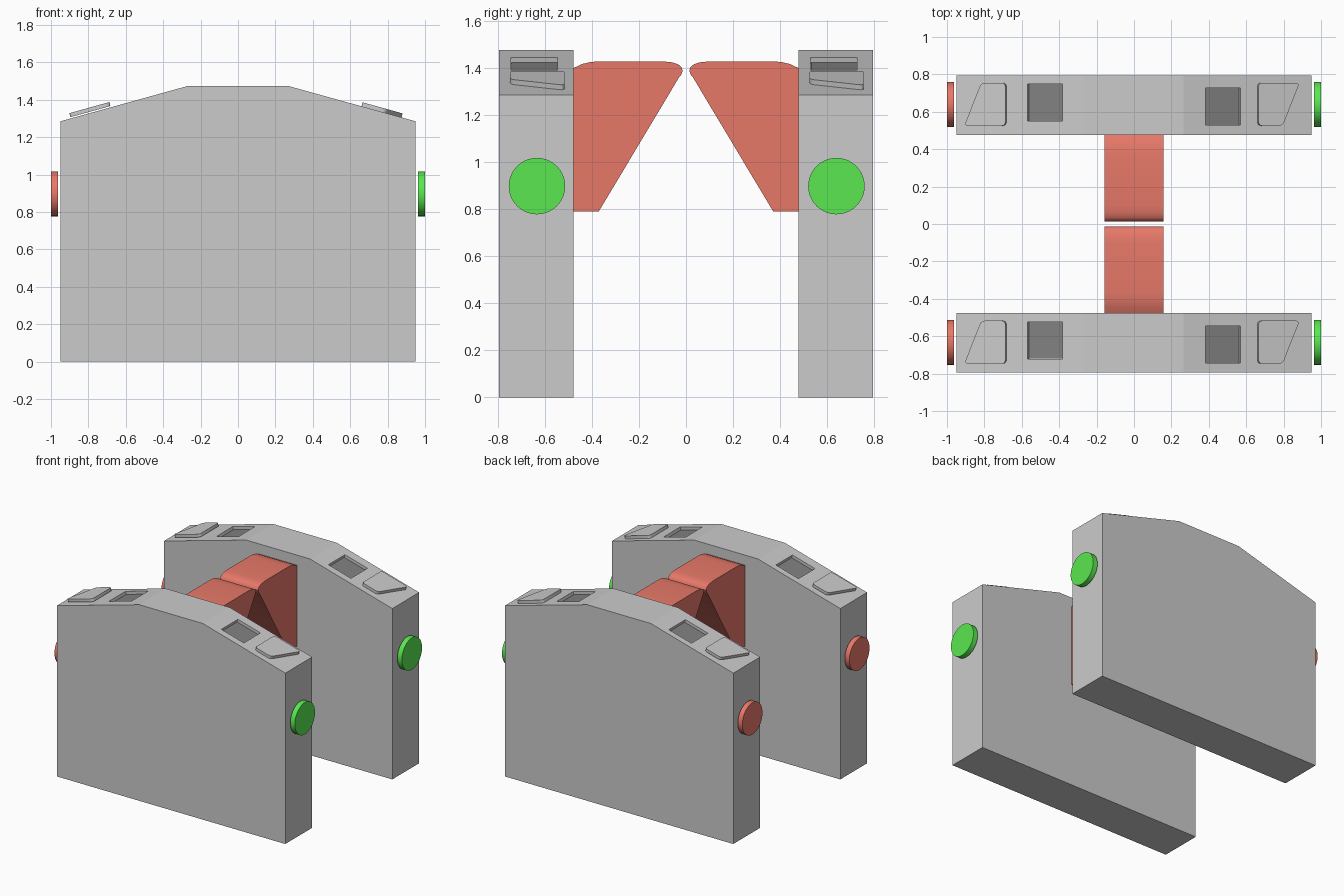
import bpy, bmesh, math
from mathutils import Matrix, Vector

if "Cube" in bpy.data.objects:
    bpy.data.objects.remove(bpy.data.objects["Cube"])

SLOPE = math.atan2(0.19, 0.685)
Y_MID, HALF_W = 0.636, 0.159


def material(name, rgb):
    m = bpy.data.materials.new(name)
    m.diffuse_color = (*rgb, 1)
    m.use_nodes = True
    m.node_tree.nodes["Principled BSDF"].inputs["Base Color"].default_value = m.diffuse_color
    return m


RED = material("red", (0.80, 0.19, 0.14))
GREEN = material("green", (0.10, 0.80, 0.08))
DARK = material("dark_grey", (0.22, 0.22, 0.22))


def prism(name, pts, lo, hi, matrix, mat=None, radius=0, smooth=False):
    """Extrude a 2D outline from lo to hi along local z, then place it."""
    bm = bmesh.new()
    face = bm.faces.new([bm.verts.new((x, y, lo)) for x, y in pts])
    ext = bmesh.ops.extrude_face_region(bm, geom=[face])
    moved = [v for v in ext["geom"] if isinstance(v, bmesh.types.BMVert)]
    bmesh.ops.translate(bm, verts=moved, vec=(0, 0, hi - lo))
    if radius:
        sides = [e for e in bm.edges
                 if abs(e.verts[0].co.z - e.verts[1].co.z) > 1e-5]
        bmesh.ops.bevel(bm, geom=sides, offset=radius, segments=4,
                        profile=0.5, affect='EDGES')
    bmesh.ops.transform(bm, matrix=matrix, verts=bm.verts)
    bmesh.ops.recalc_face_normals(bm, faces=bm.faces)
    me = bpy.data.meshes.new(name)
    bm.to_mesh(me)
    bm.free()
    ob = bpy.data.objects.new(name, me)
    bpy.context.collection.objects.link(ob)
    if mat:
        me.materials.append(mat)
    if smooth:
        bpy.ops.object.select_all(action='DESELECT')
        ob.select_set(True)
        bpy.context.view_layer.objects.active = ob
        bpy.ops.object.shade_smooth_by_angle(angle=math.radians(35))
    return ob


def on_slope(x, y):
    """Frame lying on the sloped cabinet top at plan position x, y."""
    z = 1.285 + (0.95 - abs(x)) * math.tan(SLOPE)
    turn = SLOPE if x > 0 else -SLOPE
    return Matrix.Translation((x, y, z)) @ Matrix.Rotation(turn, 4, 'Y')


def rect(w, d):
    return [(-w / 2, -d / 2), (w / 2, -d / 2), (w / 2, d / 2), (-w / 2, d / 2)]


# local x, y, z of an upright outline mapped to world axes
XZ = Matrix(((1, 0, 0, 0), (0, 0, 1, 0), (0, 1, 0, 0), (0, 0, 0, 1)))
YZ = Matrix(((0, 0, 1, 0), (1, 0, 0, 0), (0, 1, 0, 0), (0, 0, 0, 1)))

CABINET = [(-0.95, 0), (0.95, 0), (0.95, 1.285), (0.265, 1.475),
           (-0.265, 1.475), (-0.95, 1.285)]
PAD = [(-0.114, -0.115), (0.02, -0.115), (0.114, 0.115), (-0.114, 0.115)]
FLAP = [(0.477, 0.79), (0.37, 0.79), (0.03, 1.358), (0.019, 1.372),
        (0.014, 1.387), (0.019, 1.403), (0.034, 1.415), (0.06, 1.423),
        (0.10, 1.427), (0.37, 1.427), (0.405, 1.424), (0.44, 1.416),
        (0.477, 1.399)]
CIRCLE = [(0.12 * math.cos(i * math.pi / 20), 0.12 * math.sin(i * math.pi / 20))
          for i in range(40)]

for side, s in (("front", -1), ("back", 1)):
    yc = s * Y_MID
    cabinet = prism(f"{side}_cabinet", CABINET, yc - HALF_W, yc + HALF_W, XZ)

    for end, e in (("left", -1), ("right", 1)):
        # recessed ticket slot with dark floor
        frame = on_slope(e * 0.475, yc + 0.003 - e * 0.011)
        cutter = prism(f"{side}_{end}_slot_cutter", rect(0.195, 0.197),
                       -0.025, 0.05, frame)
        cutter.hide_render = True
        cutter.display_type = 'WIRE'
        mod = cabinet.modifiers.new(f"{end}_slot", 'BOOLEAN')
        mod.operation = 'DIFFERENCE'
        mod.solver = 'EXACT'
        mod.object = cutter
        prism(f"{side}_{end}_slot_floor", rect(0.194, 0.196),
              -0.027, -0.022, frame, DARK)

        # card reader pad
        px, lift = (0.77, 0.0) if e > 0 else (-0.79, 0.007)
        pts = [(e * x, e * y) for x, y in PAD]
        prism(f"{side}_{end}_reader_pad", pts, lift, lift + 0.022,
              on_slope(px, yc + 0.004), radius=0.02, smooth=True)

        # round status light
        a, b = sorted((e * 0.962, e * 1.0))
        prism(f"{side}_{end}_status_light", CIRCLE, a, b,
              Matrix.Translation((0, yc + 0.003, 0.897)) @ YZ,
              GREEN if e > 0 else RED, smooth=True)

    # barrier flap
    prism(f"{side}_barrier_flap", [(s * y, z) for y, z in FLAP],
          -0.158, 0.158, YZ, RED, smooth=True)
